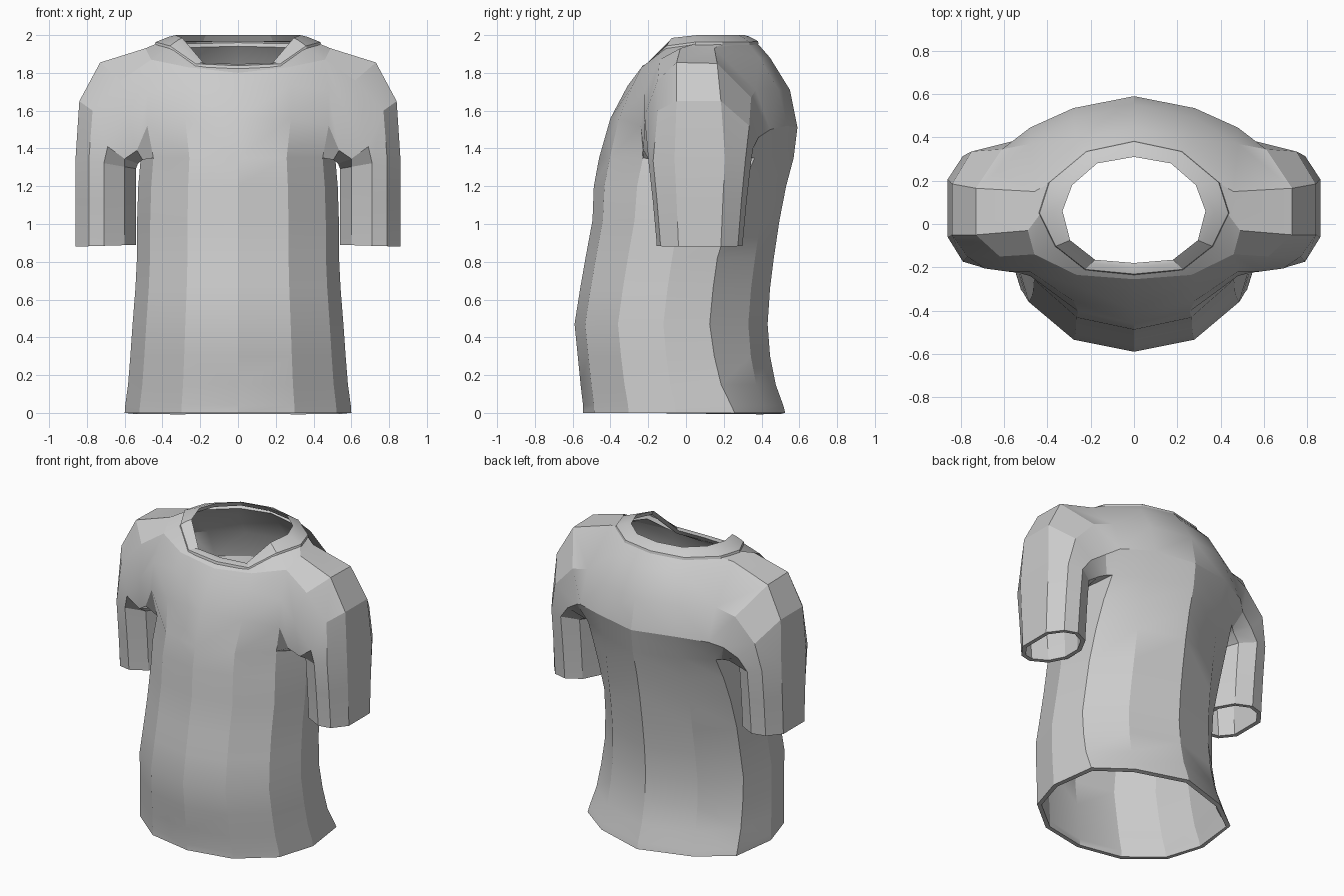
import bpy, bmesh, math
from mathutils import Vector

if "Cube" in bpy.data.objects:
    bpy.data.objects.remove(bpy.data.objects["Cube"])


def bridge(bm, a, b, closed=False, skip=()):
    n = len(a)
    for i in range(n if closed else n - 1):
        if i in skip:
            continue
        j = (i + 1) % n
        bm.faces.new((a[i], a[j], b[j], b[i]))


def ring(bm, pts):
    return [bm.verts.new(p) for p in pts]


def finish(bm, name, angle, thickness=0):
    bmesh.ops.recalc_face_normals(bm, faces=bm.faces)
    me = bpy.data.meshes.new(name)
    bm.to_mesh(me)
    bm.free()
    ob = bpy.data.objects.new(name, me)
    bpy.context.collection.objects.link(ob)
    for o in bpy.context.selected_objects:
        o.select_set(False)
    ob.select_set(True)
    bpy.context.view_layer.objects.active = ob
    mir = ob.modifiers.new("mirror", 'MIRROR')
    mir.use_clip = True
    if thickness:
        sol = ob.modifiers.new("cloth_thickness", 'SOLIDIFY')
        sol.thickness = thickness
        sol.offset = -1
        for m in (mir, sol):  # applied so the rims are shaded sharp
            bpy.ops.object.modifier_apply(modifier=m.name)
    bpy.ops.object.shade_smooth_by_angle(angle=math.radians(angle))
    return ob


# Torso cross-section: width factor and front-to-back fraction of each
# half-body column, front centre to back centre
FX = (0, .50, .87, 1.0, .93, .57, 0)


def torso_ring(z, w, front, back, side_back):
    fy = (0, .055, .225, .46, side_back, .90, 1)
    return [(w * fx, front + (back - front) * f, z) for fx, f in zip(FX, fy)]


# height, half width, front y, back y, fraction of the rear side column
TORSO = [
    (0.00, .600, -.545, .525, .75), (0.04, .597, -.545, .515, .74),
    (0.15, .582, -.558, .475, .72), (0.30, .570, -.573, .445, .71),
    (0.47, .558, -.590, .432, .70), (0.66, .543, -.560, .445, .70),
    (0.82, .535, -.532, .465, .70), (1.02, .534, -.495, .495, .73),
    (1.20, .528, -.488, .530, .77), (1.35, .515, -.460, .570, .80),
]
# Chest, upper chest, shoulder and neck seam rings
CHEST = [(0, -.40, 1.56), (.28, -.355, 1.56), (.48, -.24, 1.52), (.5, 0, 1.5),
         (.48, .445, 1.50), (.28, .535, 1.52), (0, .59, 1.51)]
UPPER = [(0, -.31, 1.73), (.28, -.28, 1.74), (.48, -.22, 1.70), (.5, 0, 1.7),
         (.48, .37, 1.71), (.28, .49, 1.71), (0, .55, 1.71)]
SHOULDER = [(0, -.255, 1.80), (.265, -.235, 1.83), (.46, -.14, 1.87), (.49, -.03, 1.93),
            (.46, .15, 1.93), (.27, .39, 1.88), (0, .445, 1.88)]
NECK = [(0, -.225, 1.83), (.22, -.205, 1.84), (.355, -.10, 1.935), (.43, .05, 1.955),
        (.385, .19, 1.955), (.215, .33, 1.955), (0, .375, 1.96)]

# Sleeve section: ten points from inner front, round the back, to outer front
SECTION = [(.54, .01), (.54, .14), (.60, .25), (.70, .30), (.79, .275),
           (.86, .185), (.86, -.04), (.79, -.135), (.71, -.155), (.60, -.10)]
SLEEVE_BEND = [(.53, -.06, 1.32), (.53, .14, 1.32), (.54, .31, 1.34), (.64, .355, 1.40),
               (.75, .335, 1.52), (.84, .185, 1.65), (.84, -.05, 1.65), (.77, -.150, 1.60),
               (.69, -.205, 1.41), (.60, -.20, 1.345)]
SLEEVE_TOP = [(.505, -.16, 1.34), (.522, .05, 1.34), (.505, .34, 1.35), (.55, .385, 1.46),
              (.61, .345, 1.67), (.73, .165, 1.85), (.73, -.05, 1.855), (.62, -.150, 1.76),
              (.58, -.22, 1.57), (.535, -.225, 1.39)]


def sleeve_ring(z, tilt, grow):
    return [(x, .07 + (y - .07) * grow, z + tilt * (x - .70)) for x, y in SECTION]


# Shirt body with sleeves
bm = bmesh.new()
rings = [ring(bm, torso_ring(*r)) for r in TORSO]
for a, b in zip(rings, rings[1:]):
    bridge(bm, a, b)
A = rings[-1]
B, C, D, E = (ring(bm, r) for r in (CHEST, UPPER, SHOULDER, NECK))
arm = (2, 3)
bridge(bm, A, B, skip=arm)
bridge(bm, B, C, skip=arm)
bridge(bm, C, D, skip=arm)
bridge(bm, D, E)
prev = [A[2], A[3], A[4], B[4], C[4], D[4], D[3], D[2], C[2], B[2]]
for pts in (SLEEVE_TOP, SLEEVE_BEND, sleeve_ring(1.32, .17, 1.19),
            sleeve_ring(1.12, .05, 1.09), sleeve_ring(.92, -.03, 1.01),
            sleeve_ring(.885, -.03, 1.0)):
    cur = ring(bm, pts)
    bridge(bm, prev, cur, closed=True)
    prev = cur
bmesh.ops.delete(bm, geom=[v for v in bm.verts if not v.link_faces], context='VERTS')
finish(bm, "shirt_body", 22, .028)

# Collar band over the neck seam, turned in at the opening
INNER = [(0, -.18, 1.845), (.18, -.165, 1.85), (.295, -.075, 1.985), (.33, .06, 2.0),
         (.285, .18, 2.0), (.17, .28, 2.0), (0, .31, 2.0)]
bm = bmesh.new()
seam, edge, top, inside = [], [], [], []
for n, i in zip(NECK, INNER):
    n, i = Vector(n), Vector(i)
    out = Vector((n.x, n.y - .07, 0)).normalized()
    seam.append(n + out * .010 - Vector((0, 0, .008)))
    edge.append(n + out * .006 + Vector((0, 0, .008)))
    top.append(n.lerp(i, .6) + Vector((0, 0, .008)))
    inside.append(i + out * .025 - Vector((0, 0, .035)))
loops = [ring(bm, r) for r in (seam, edge, top, INNER, inside)]
for a, b in zip(loops, loops[1:]):
    bridge(bm, a, b)
finish(bm, "collar", 24)
